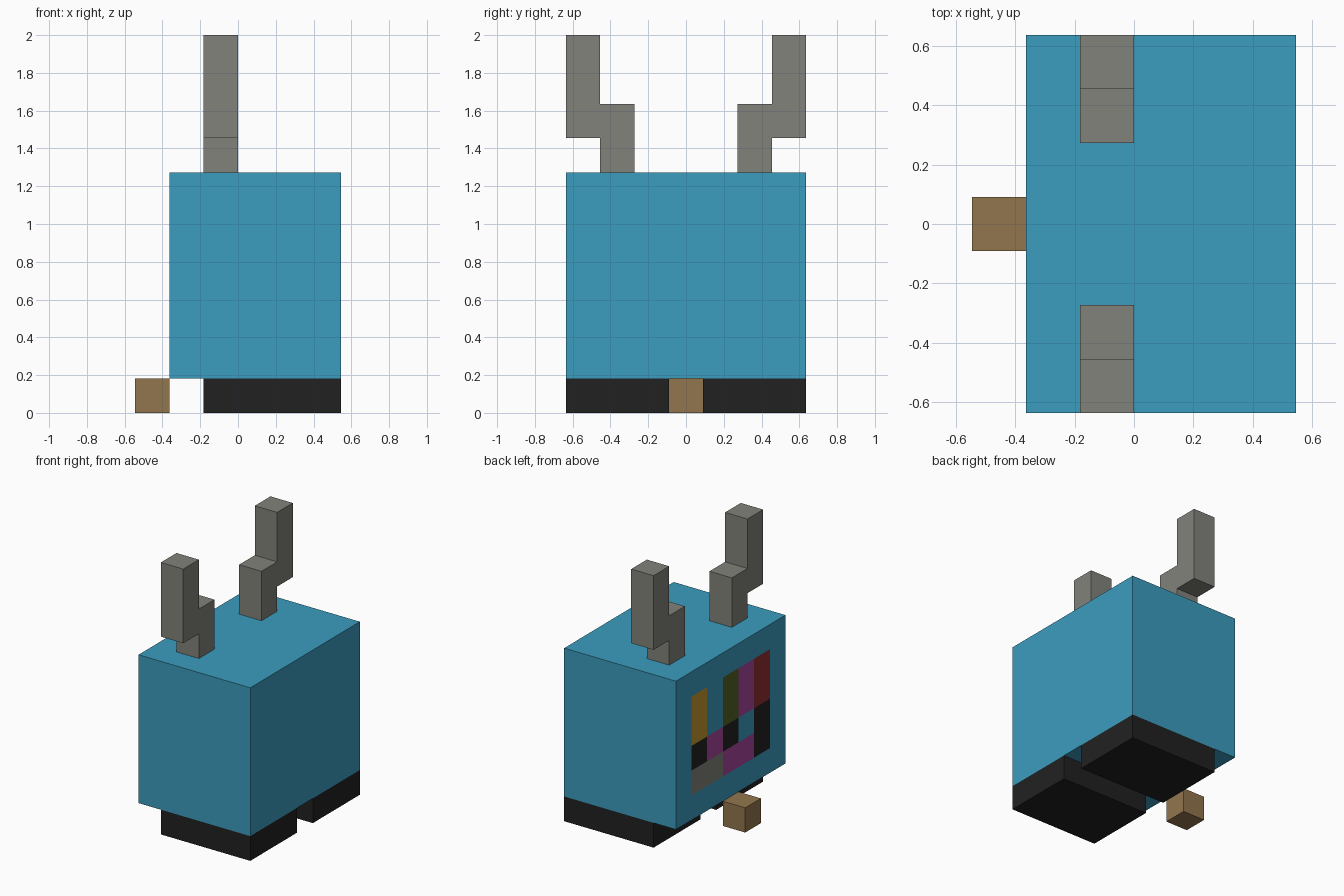
import bpy
import bmesh
from mathutils import Vector

U = 2 / 11  # one block unit

if "Cube" in bpy.data.objects:
    bpy.data.objects.remove(bpy.data.objects["Cube"], do_unlink=True)


def linear(c):
    c /= 255
    return c / 12.92 if c <= 0.04045 else ((c + 0.055) / 1.055) ** 2.4


def material(name, *rgb):
    color = (*[linear(c) for c in rgb], 1)
    mat = bpy.data.materials.new(name)
    mat.use_nodes = True
    mat.diffuse_color = color
    bsdf = next(n for n in mat.node_tree.nodes if n.type == 'BSDF_PRINCIPLED')
    bsdf.inputs["Base Color"].default_value = color
    return mat


BLUE = material("blue", 59, 156, 191)
GREY = material("grey", 130, 130, 123)
BLACK = material("black", 33, 33, 33)
BROWN = material("brown", 146, 118, 77)
GOLD = material("gold", 196, 152, 46)
MAGENTA = material("magenta", 169, 69, 159)
OLIVE = material("olive", 83, 97, 34)
RED = material("red", 145, 45, 48)


def finish(bm, name, *mats):
    bmesh.ops.recalc_face_normals(bm, faces=bm.faces)
    bmesh.ops.scale(bm, vec=(U, U, U), verts=bm.verts)
    mesh = bpy.data.meshes.new(name)
    bm.to_mesh(mesh)
    bm.free()
    for m in mats:
        mesh.materials.append(m)
    obj = bpy.data.objects.new(name, mesh)
    bpy.context.scene.collection.objects.link(obj)
    return obj


def box(lo, hi):
    lo, hi = Vector(lo), Vector(hi)
    bm = bmesh.new()
    bmesh.ops.create_cube(bm, size=1)
    bmesh.ops.scale(bm, vec=hi - lo, verts=bm.verts)
    bmesh.ops.translate(bm, vec=(lo + hi) / 2, verts=bm.verts)
    return bm


# Body, with a grid of coloured cells cut into its -x side
body = box((-2, -3.5, 1), (3, 3.5, 7))
body.normal_update()
side = min(body.faces, key=lambda f: f.calc_center_median().x)
bmesh.ops.inset_region(body, faces=[side], thickness=1, use_even_offset=True)


def panel_faces():
    return [f for f in body.faces if f.normal.x < -0.9
            and abs(f.calc_center_median().y) < 2.5
            and 2 < f.calc_center_median().z < 6
            and all(abs(v.co.y) < 2.6 for v in f.verts)]


cuts = [((0, y - 1.5, 0), (0, 1, 0)) for y in range(4)]
cuts += [((0, 0, z), (0, 0, 1)) for z in (3, 4)]
for point, normal in cuts:
    body.normal_update()
    faces = panel_faces()
    geom = set(faces)
    for f in faces:
        geom.update(f.edges, f.verts)
    bmesh.ops.bisect_plane(body, geom=list(geom), dist=1e-4,
                           plane_co=point, plane_no=normal)

# Cell colours, bottom row first, each row from +y to -y
palette = {"b": BLUE, "g": GREY, "k": BLACK, "y": GOLD,
           "m": MAGENTA, "o": OLIVE, "r": RED}
keys = list(palette)
rows = ("ggmmk", "kmkbk", "ybomr")
body.normal_update()
for f in panel_faces():
    c = f.calc_center_median()
    row = min(int(c.z - 2), 2)
    f.material_index = keys.index(rows[row][int(2.5 - c.y)])
finish(body, "body", *palette.values())

# Small block beside the body
finish(box((-3, -0.5, 0), (-2, 0.5, 1)), "small_block", BROWN)

# Feet and stepped horns, one on each side
step = [(1.5, 7), (2.5, 7), (2.5, 8), (3.5, 8),
        (3.5, 11), (2.5, 11), (2.5, 9), (1.5, 9)]
for label, s in (("front", -1), ("back", 1)):
    finish(box((-1, min(s * 0.5, s * 3.5), 0), (3, max(s * 0.5, s * 3.5), 1)),
           label + "_foot", BLACK)
    bm = bmesh.new()
    profile = bm.faces.new([bm.verts.new((-1, s * y, z)) for y, z in step])
    ext = bmesh.ops.extrude_face_region(bm, geom=[profile], use_keep_orig=True)
    moved = [v for v in ext["geom"] if isinstance(v, bmesh.types.BMVert)]
    bmesh.ops.translate(bm, vec=(1, 0, 0), verts=moved)
    finish(bm, label + "_horn", GREY)
